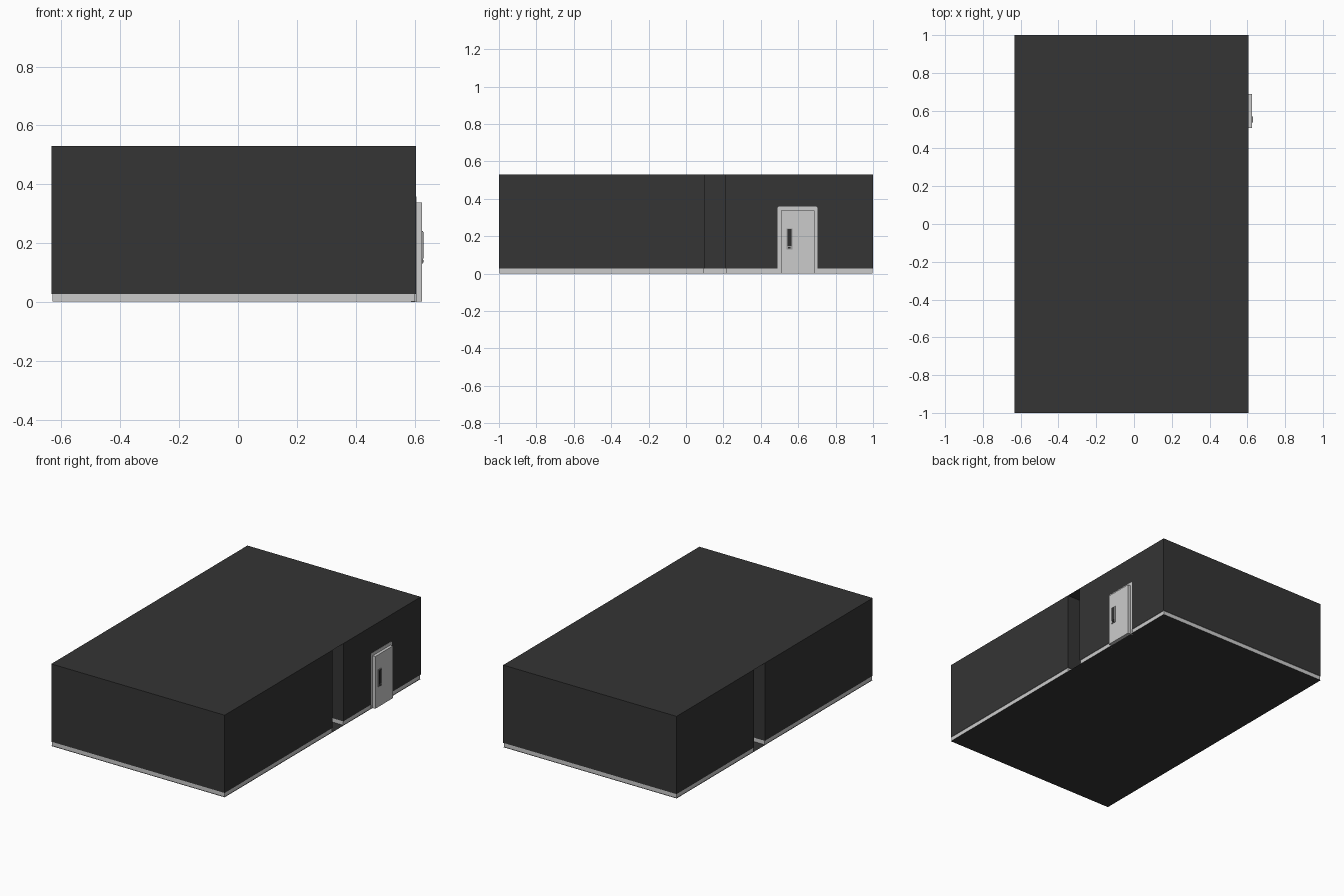
import bpy, bmesh

if "Cube" in bpy.data.objects:
    bpy.data.objects.remove(bpy.data.objects["Cube"])

# Flat colours
def material(name, c):
    m = bpy.data.materials.new(name)
    m.diffuse_color = (*c, 1)
    m.use_nodes = True
    m.node_tree.nodes["Principled BSDF"].inputs["Base Color"].default_value = m.diffuse_color
    return m

DARK = material("dark_wall", (0.035, 0.035, 0.035))
LIGHT = material("light_grey_trim", (0.6, 0.6, 0.6))
BLACK = material("dark_handle", (0.03, 0.03, 0.03))
GREY = material("mid_grey_metal", (0.33, 0.33, 0.33))

X0, X1, TOP, BASE = -0.633, 0.605, 0.53, 0.028
DOOR0, DOOR1, DOOR_TOP = 0.502, 0.693, 0.345

def finish(name, bm, mat):
    bmesh.ops.recalc_face_normals(bm, faces=bm.faces)
    me = bpy.data.meshes.new(name)
    bm.to_mesh(me)
    bm.free()
    me.materials.append(mat)
    ob = bpy.data.objects.new(name, me)
    bpy.context.collection.objects.link(ob)
    return ob

# Plan of two rooms joined by a passage; d shrinks the outline inwards
def plan(d):
    a, b, n = X0 + d, X1 - d, 0.14 - d
    return [(a, -1 + d), (b, -1 + d), (b, 0.1 - d), (n, 0.1 - d), (n, 0.21 + d),
            (b, 0.21 + d), (b, DOOR0), (b, DOOR1), (b, 1 - d), (a, 1 - d),
            (a, 0.21 + d), (-n, 0.21 + d), (-n, 0.1 - d), (a, 0.1 - d)]

DOOR_SEG = 6

def quad(bm, pts):
    bm.faces.new([bm.verts.new(p) for p in pts])

def upright(bm, p, q, z0, z1):
    quad(bm, [(*p, z0), (*q, z0), (*q, z1), (*p, z1)])

# Walls, open above the doorway only
bm = bmesh.new()
outer = plan(0)
for i, p in enumerate(outer):
    q = outer[(i + 1) % len(outer)]
    upright(bm, p, q, DOOR_TOP if i == DOOR_SEG else BASE, TOP)
bmesh.ops.remove_doubles(bm, verts=bm.verts, dist=1e-5)
finish("walls", bm, DARK)

# Skirting around the foot of the walls
bm = bmesh.new()
skirt, wide = plan(0.003), plan(0.0)
for i, p in enumerate(skirt):
    j = (i + 1) % len(skirt)
    if i != DOOR_SEG:
        upright(bm, p, skirt[j], 0.001, BASE)
        quad(bm, [(*p, BASE), (*skirt[j], BASE), (*wide[j], BASE), (*wide[i], BASE)])
bmesh.ops.remove_doubles(bm, verts=bm.verts, dist=1e-5)
finish("skirting", bm, LIGHT)

# Floor and ceiling sheets
for name, z in (("floor", 0.0), ("ceiling", TOP)):
    bm = bmesh.new()
    quad(bm, [(X0, -1, z), (X1, -1, z), (X1, 1, z), (X0, 1, z)])
    if name == "floor":
        bmesh.ops.reverse_faces(bm, faces=bm.faces)
    me = bpy.data.meshes.new(name)
    bm.to_mesh(me)
    bm.free()
    me.materials.append(DARK)
    bpy.context.collection.objects.link(bpy.data.objects.new(name, me))

# Solid with a y-z profile extruded along x
def prism(name, profile, x0, x1, mat):
    bm = bmesh.new()
    f = bm.faces.new([bm.verts.new((x0, y, z)) for y, z in profile])
    r = bmesh.ops.extrude_face_region(bm, geom=[f])
    for v in r["geom"]:
        if isinstance(v, bmesh.types.BMVert):
            v.co.x = x1
    return finish(name, bm, mat)

def rect(y0, y1, z0, z1):
    return [(y0, z0), (y1, z0), (y1, z1), (y0, z1)]

# Door frame with softened upper corners
c = 0.006
prism("door_frame", [(0.49, 0), (0.49, 0.358 - c), (0.49 + c, 0.358), (0.704 - c, 0.358),
                     (0.704, 0.358 - c), (0.704, 0), (0.687, 0), (0.687, 0.338),
                     (0.508, 0.338), (0.508, 0)], 0.588, 0.6062, LIGHT)

# Door leaf
prism("door", rect(0.508, 0.688, 0.001, 0.338), 0.6, 0.625, LIGHT)

# Recessed pull handle: metal surround with a dark inner plate
prism("handle_surround", rect(0.537, 0.569, 0.13, 0.242), 0.622, 0.629, GREY)
prism("handle_plate", rect(0.542, 0.564, 0.147, 0.237), 0.627, 0.631, BLACK)
prism("handle_latch", rect(0.546, 0.560, 0.134, 0.143), 0.627, 0.631, BLACK)
